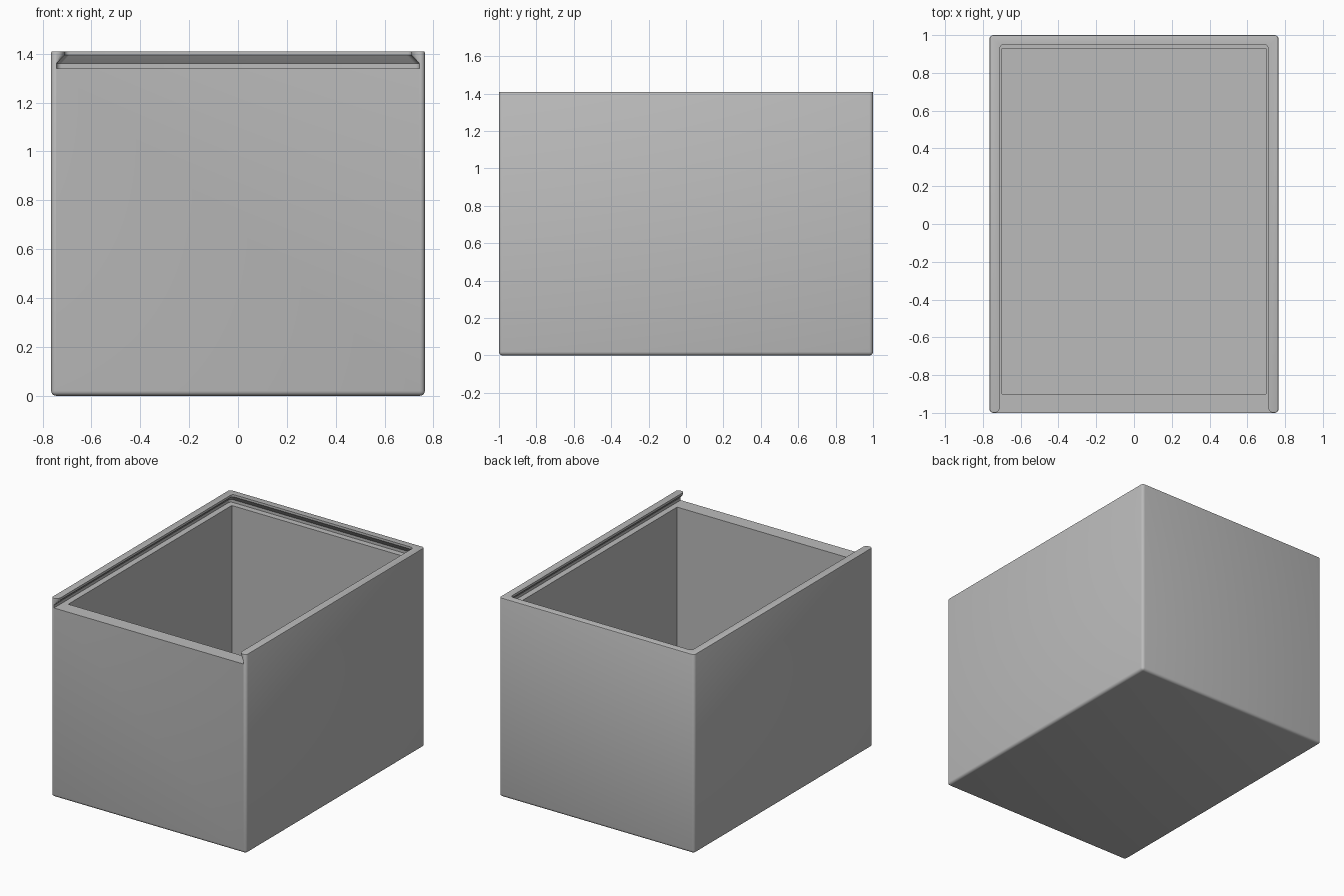
import bpy, bmesh
from math import sin, cos, pi

if "Cube" in bpy.data.objects:
    bpy.data.objects.remove(bpy.data.objects["Cube"])

HALF_W, HALF_D, HEIGHT = 0.765, 1.0, 1.41
RIM = 1.34          # height of the front wall and lid ledge
FLOOR = 0.06

grey = bpy.data.materials.new("plain_grey")
grey.use_nodes = True
colour = (0.5, 0.5, 0.5, 1)
grey.diffuse_color = colour
grey.node_tree.nodes["Principled BSDF"].inputs["Base Color"].default_value = colour


def make_object(name, bm):
    bmesh.ops.recalc_face_normals(bm, faces=bm.faces)
    mesh = bpy.data.meshes.new(name)
    bm.to_mesh(mesh)
    bm.free()
    mesh.materials.append(grey)
    obj = bpy.data.objects.new(name, mesh)
    bpy.context.collection.objects.link(obj)
    return obj


def block(x, y0, y1, z0, z1):
    bm = bmesh.new()
    bmesh.ops.create_cube(bm, size=1)
    for v in bm.verts:
        v.co.x *= 2 * x
        v.co.y = y1 if v.co.y > 0 else y0
        v.co.z = z1 if v.co.z > 0 else z0
    return bm


def round_edges(bm, rule, radius, segments):
    edges = [e for e in bm.edges if rule(e)]
    bmesh.ops.bevel(bm, geom=edges, offset=radius, segments=segments,
                    profile=0.5, affect='EDGES')


def on_top(e):
    return all(v.co.z > HEIGHT - 0.001 for v in e.verts)


def groove_outline(w, back, flare, corner=0.02, steps=4):
    """Right half of the lid slot outline, front to back, then mirrored."""
    pts = [(w + flare, -1.1)]
    for i in range(steps + 1):
        a = pi / 2 * i / steps
        pts.append((w + flare * (1 - sin(a)), -HALF_D + flare * (1 - cos(a))))
    for i in range(steps + 1):
        a = pi / 2 * i / steps
        pts.append((w - corner + corner * cos(a), back - corner + corner * sin(a)))
    return pts + [(-x, y) for x, y in reversed(pts)]


# Solid body with rounded outside edges
bm = block(HALF_W, -HALF_D, HALF_D, 0, HEIGHT)
round_edges(bm, lambda e: not on_top(e), 0.02, 4)
round_edges(bm, on_top, 0.006, 2)
box = make_object("box_body", bm)

# Storage cavity
cavity = make_object("cavity_cutter", block(0.70, -0.90, 0.93, FLOOR, HEIGHT + 0.1))

# Undercut slot for a sliding lid, open at the front
bm = bmesh.new()
levels = [(RIM, 0.742, 0.972, 0.001), (1.36, 0.742, 0.972, 0.001),
          (1.394, 0.71, 0.95, 0.03), (1.45, 0.71, 0.95, 0.03)]
rings = [[bm.verts.new((x, y, z)) for x, y in groove_outline(w, back, flare)]
         for z, w, back, flare in levels]
for low, high in zip(rings, rings[1:]):
    for i in range(len(low)):
        j = (i + 1) % len(low)
        bm.faces.new((low[i], low[j], high[j], high[i]))
bm.faces.new(rings[0])
bm.faces.new(rings[-1])
groove = make_object("groove_cutter", bm)

# Carve the body, then discard the cutters
for cutter in (cavity, groove):
    mod = box.modifiers.new(cutter.name, 'BOOLEAN')
    mod.operation = 'DIFFERENCE'
    mod.solver = 'EXACT'
    mod.object = cutter
bpy.context.view_layer.update()
carved = bpy.data.meshes.new_from_object(
    box.evaluated_get(bpy.context.evaluated_depsgraph_get()))
box.modifiers.clear()
box.data = carved
for cutter in (cavity, groove):
    bpy.data.objects.remove(cutter)

bpy.ops.object.select_all(action='DESELECT')
box.select_set(True)
bpy.context.view_layer.objects.active = box
bpy.ops.object.shade_smooth_by_angle(angle=pi / 6)
